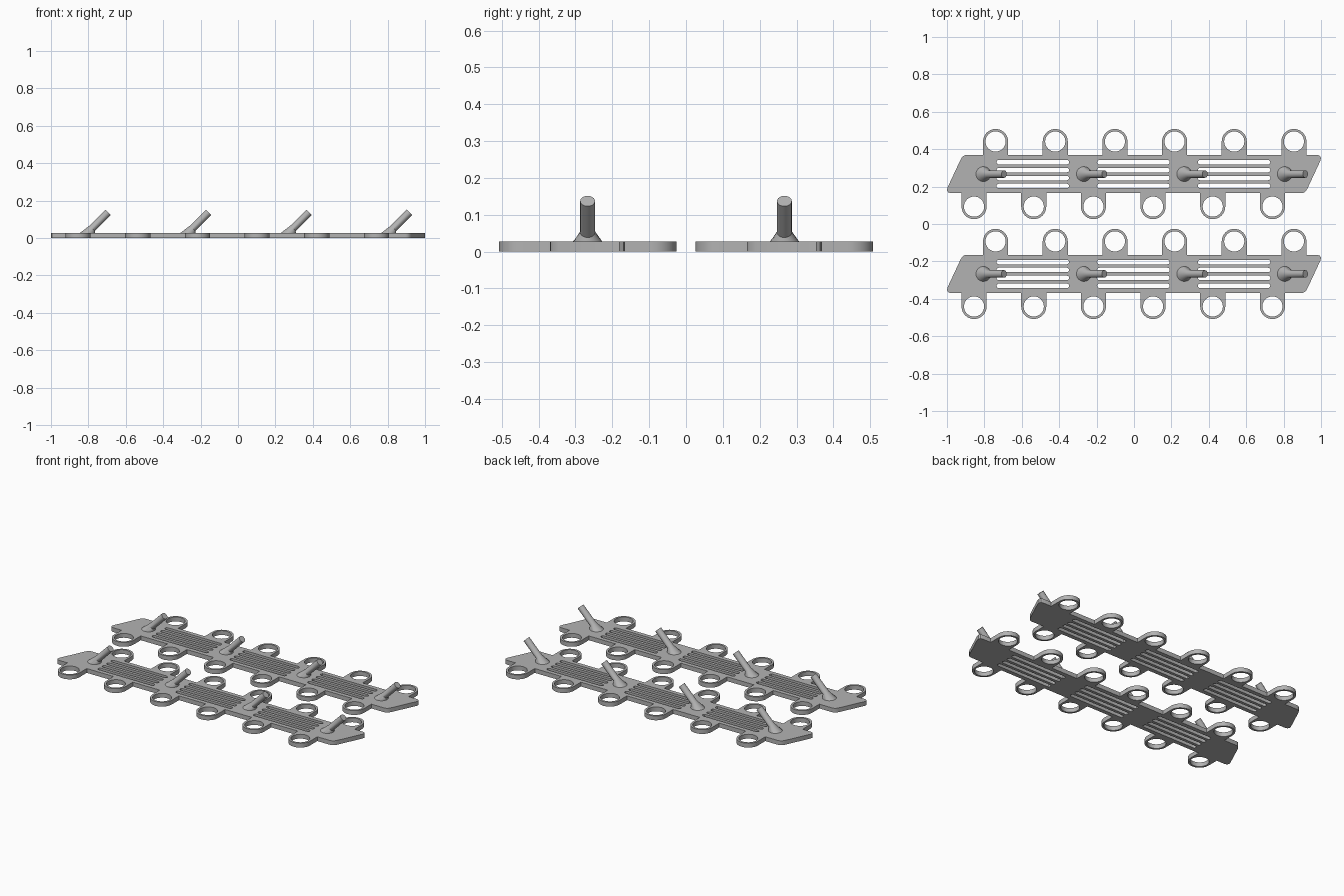
import bpy, bmesh, math
from mathutils import Matrix, Vector

if "Cube" in bpy.data.objects:
    bpy.data.objects.remove(bpy.data.objects["Cube"])

THICK = 0.027      # plate thickness
HALF_W = 0.102     # half width of the plate body
ROW_Y = 0.267      # distance of each rail from the centre line
RING_X = [-0.74 + 0.319 * i for i in range(6)]
RING_Y, RING_R, HOLE_R = 0.174, 0.067, 0.054

grey = bpy.data.materials.new("grey plastic")
grey.diffuse_color = (0.45, 0.45, 0.45, 1)
grey.use_nodes = True
grey.node_tree.nodes["Principled BSDF"].inputs["Base Color"].default_value = grey.diffuse_color


def arc(cx, cy, r, a0, a1, n):
    """Points on an arc, angles in degrees."""
    return [(cx + r * math.cos(math.radians(a0 + (a1 - a0) * i / n)),
             cy + r * math.sin(math.radians(a0 + (a1 - a0) * i / n)))
            for i in range(n + 1)]


def finish(obj):
    obj.data.materials.clear()
    obj.data.materials.append(grey)
    bpy.ops.object.select_all(action='DESELECT')
    obj.select_set(True)
    bpy.context.view_layer.objects.active = obj
    bpy.ops.object.shade_smooth_by_angle(angle=math.radians(30))


def plate_loops():
    # upper half of the outline: slanted end, six ring tabs, pointed corner
    half = [(-0.927, 0.078), (-0.918, 0.092), (-0.907, 0.1), (-0.895, HALF_W)]
    for x in RING_X:
        half.append((x - RING_R, HALF_W))
        half += arc(x, RING_Y, RING_R, 180, 0, 20)
        half.append((x + RING_R, HALF_W))
    half += [(0.982, HALF_W), (0.994, 0.097), (1.0, 0.087), (0.997, 0.072)]
    # the lower half is the upper one turned half a turn
    loops = [half + [(-x, -y) for x, y in half]]
    # ring holes
    for x in RING_X:
        for s in (1, -1):
            loops.append(arc(s * x, s * RING_Y, HOLE_R, 0, 360, 32)[:-1])
    # three groups of four long slots with rounded ends
    for cx in (-0.541, -0.003, 0.535):
        for cy in (-0.0635, -0.0212, 0.0212, 0.0635):
            r, h = 0.012, 0.194 - 0.012
            loops.append(arc(cx + h, cy, r, -90, 90, 6) + arc(cx - h, cy, r, 90, 270, 6))
    return loops


def make_plate(name, y):
    cu = bpy.data.curves.new(name, 'CURVE')
    cu.dimensions = '2D'
    cu.fill_mode = 'BOTH'
    cu.extrude = THICK / 2
    for pts in plate_loops():
        sp = cu.splines.new('POLY')
        sp.points.add(len(pts) - 1)
        for p, (px, py) in zip(sp.points, pts):
            p.co = (px, py, 0, 1)
        sp.use_cyclic_u = True
    obj = bpy.data.objects.new(name, cu)
    obj.location = (0, y, THICK / 2)
    bpy.context.collection.objects.link(obj)
    bpy.ops.object.select_all(action='DESELECT')
    obj.select_set(True)
    bpy.context.view_layer.objects.active = obj
    bpy.ops.object.convert(target='MESH')
    obj = bpy.context.view_layer.objects.active
    bm = bmesh.new()
    bm.from_mesh(obj.data)
    bmesh.ops.remove_doubles(bm, verts=bm.verts, dist=1e-5)
    bmesh.ops.recalc_face_normals(bm, faces=bm.faces)
    bm.to_mesh(obj.data)
    bm.free()
    finish(obj)


def make_peg(name, x, y, n=24):
    # level flared foot lofted into a rod leaning 45 degrees towards +x
    bm = bmesh.new()
    tilt = Matrix.Rotation(math.radians(45), 3, 'Y')
    axis = tilt @ Vector((0, 0, 1))
    flat = Matrix.Identity(3)
    sections = [(Vector((0, 0, -0.004)), 0.04, flat), (Vector((0, 0, 0)), 0.04, flat),
                (axis * 0.036, 0.02, tilt), (axis * 0.156, 0.02, tilt)]
    rings = []
    for centre, r, rot in sections:
        rings.append([bm.verts.new(centre + rot @ Vector((r * math.cos(a), r * math.sin(a), 0)))
                      for a in (2 * math.pi * i / n for i in range(n))])
    for a, b in zip(rings, rings[1:]):
        for i in range(n):
            j = (i + 1) % n
            bm.faces.new((a[i], a[j], b[j], b[i]))
    bm.faces.new(rings[-1])
    bm.faces.new(rings[0][::-1])
    me = bpy.data.meshes.new(name)
    bm.to_mesh(me)
    bm.free()
    obj = bpy.data.objects.new(name, me)
    obj.location = (x, y, THICK)
    bpy.context.collection.objects.link(obj)
    finish(obj)


# two identical rails, each with four leaning pegs
for side, y in (("front", -ROW_Y), ("back", ROW_Y)):
    make_plate(side + "_plate", y)
    for k in range(4):
        make_peg(f"{side}_peg_{k + 1}", -0.805 + 0.537 * k, y)
